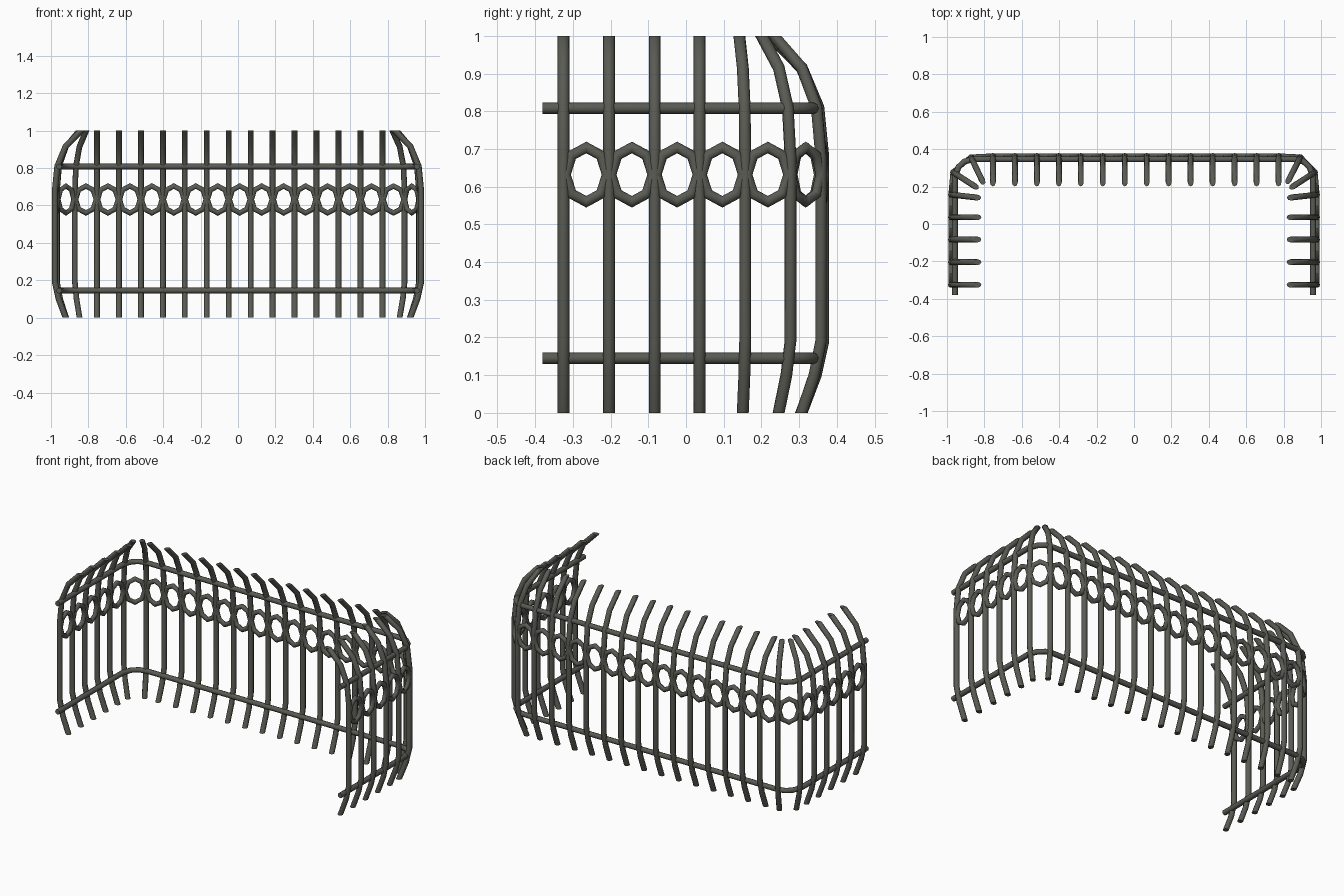
import bpy, bmesh, math
from mathutils import Vector

if "Cube" in bpy.data.objects:
    bpy.data.objects.remove(bpy.data.objects["Cube"])

iron = bpy.data.materials.new("dark iron")
iron.diffuse_color = (0.105, 0.105, 0.09, 1)
iron.use_nodes = True
iron.node_tree.nodes["Principled BSDF"].inputs["Base Color"].default_value = iron.diffuse_color


def tube(bm, pts, normal, r, sides=8, closed=False):
    """Mitred tube along a planar path whose plane has the given normal."""
    pts = [Vector(p) for p in pts]
    n = Vector(normal).normalized()
    count = len(pts)
    rings = []
    for i, p in enumerate(pts):
        a = pts[i - 1] if (i > 0 or closed) else None
        b = pts[(i + 1) % count] if (i < count - 1 or closed) else None
        d1 = (p - a).normalized() if a is not None else (b - p).normalized()
        d2 = (b - p).normalized() if b is not None else d1
        t = (d1 + d2).normalized()
        side = t.cross(n) / t.dot(d1)
        rings.append([bm.verts.new(p + n * r * math.cos(k * math.tau / sides)
                                   + side * r * math.sin(k * math.tau / sides))
                      for k in range(sides)])
    for i in range(count if closed else count - 1):
        q, w = rings[i], rings[(i + 1) % count]
        for k in range(sides):
            m = (k + 1) % sides
            bm.faces.new((q[k], q[m], w[m], w[k]))
    if not closed:
        bm.faces.new(rings[0])
        bm.faces.new(rings[-1])


def finish(bm, name):
    bmesh.ops.recalc_face_normals(bm, faces=bm.faces[:])
    me = bpy.data.meshes.new(name)
    bm.to_mesh(me)
    bm.free()
    ob = bpy.data.objects.new(name, me)
    bpy.context.collection.objects.link(ob)
    me.materials.append(iron)
    bpy.ops.object.select_all(action='DESELECT')
    ob.select_set(True)
    bpy.context.view_layer.objects.active = ob
    bpy.ops.object.shade_smooth_by_angle(angle=math.radians(50))


# Bar stations around the U: (x, y, inward direction)
half = []
for y in (-0.325, -0.204, -0.083, 0.036):
    half.append((0.979, y, (-1, 0)))
half += [(0.979, 0.157, (-0.993, -0.11)), (0.968, 0.277, (-0.84, -0.54))]
left = [(-x, y, (-d[0], d[1])) for x, y, d in half]
back = []
for i in range(16):
    d = (0.43, -0.9) if i == 0 else (-0.46, -0.89) if i == 15 else (0, -1)
    back.append((-0.872 + 0.1175 * i, 0.358 if i in (0, 15) else 0.364, d))
stations = left + back + half[::-1]

# Upright bars: curved inward at both ends, cut level at top and bottom
profile = [(0.077, -0.05), (0.02, 0.1), (0, 0.19), (0, 0.68),
           (0.013, 0.81), (0.057, 0.915), (0.19, 1.05)]
bm = bmesh.new()
for x, y, d in stations:
    d = Vector((d[0], d[1], 0)).normalized()
    tube(bm, [Vector((x, y, z)) + d * o for o, z in profile],
         d.cross((0, 0, 1)), 0.0158)
for z, up in ((0, -1), (1, 1)):
    bmesh.ops.bisect_plane(bm, geom=bm.verts[:] + bm.edges[:] + bm.faces[:],
                           plane_co=(0, 0, z), plane_no=(0, 0, up), clear_outer=True)
bmesh.ops.holes_fill(bm, edges=[e for e in bm.edges if e.is_boundary], sides=0)
finish(bm, "upright_bars")

# Octagonal rings between neighbouring bars
bm = bmesh.new()
for (x1, y1, _), (x2, y2, _) in zip(stations, stations[1:]):
    c = Vector(((x1 + x2) / 2, (y1 + y2) / 2, 0.632))
    u = Vector((x2 - x1, y2 - y1, 0)).normalized()
    pts = [c + u * 0.055 * math.cos(k * math.tau / 8)
           + Vector((0, 0, 0.072 * math.sin(k * math.tau / 8))) for k in range(8)]
    tube(bm, pts, u.cross((0, 0, 1)), 0.0135, closed=True)
finish(bm, "ring_band")

# Horizontal rails with rounded corners
corner = [(0.957, -0.38), (0.957, 0.25), (0.938, 0.305), (0.905, 0.335), (0.855, 0.346)]
path = [(-x, y) for x, y in corner] + corner[::-1]
for name, z in (("lower_rail", 0.145), ("upper_rail", 0.808)):
    bm = bmesh.new()
    tube(bm, [(x, y, z) for x, y in path], (0, 0, 1), 0.0155)
    finish(bm, name)
